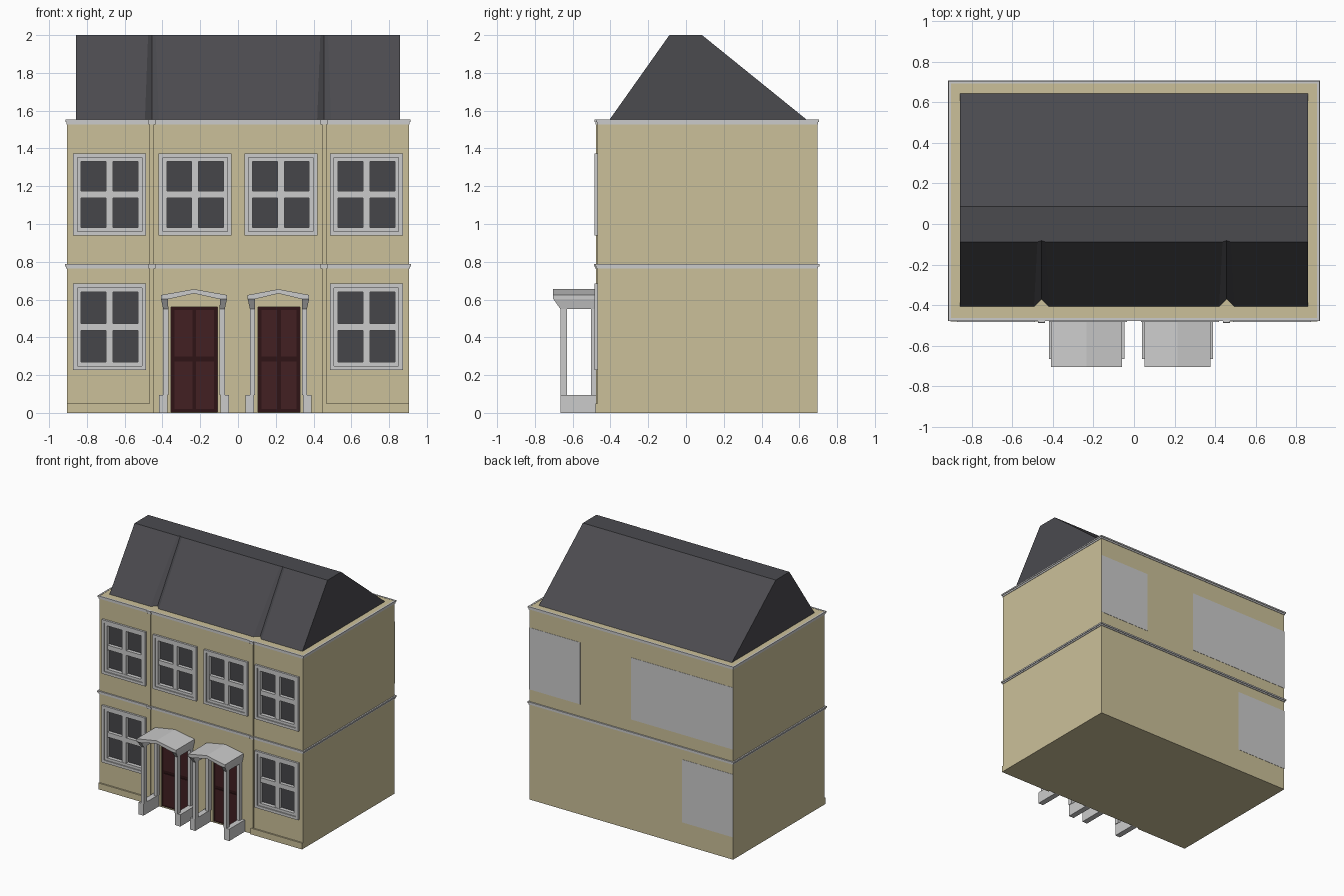
import bpy, bmesh
from mathutils import Vector

if "Cube" in bpy.data.objects:
    bpy.data.objects.remove(bpy.data.objects["Cube"])


def material(name, r, g, b):
    m = bpy.data.materials.new(name)
    m.diffuse_color = (r, g, b, 1)
    m.use_nodes = True
    m.node_tree.nodes["Principled BSDF"].inputs["Base Color"].default_value = m.diffuse_color
    return m


TAN = material("tan_wall", 0.60, 0.53, 0.32)
GREY = material("light_grey_trim", 0.60, 0.60, 0.60)
SLATE = material("dark_slate", 0.070, 0.069, 0.078)
GLASS = material("dark_glass", 0.062, 0.061, 0.068)
DOOR = material("maroon_door", 0.055, 0.014, 0.016)
DOOR_DARK = material("dark_maroon", 0.028, 0.007, 0.008)


def finish(name, bm, mat):
    bmesh.ops.recalc_face_normals(bm, faces=bm.faces[:])
    me = bpy.data.meshes.new(name)
    bm.to_mesh(me)
    bm.free()
    ob = bpy.data.objects.new(name, me)
    bpy.context.collection.objects.link(ob)
    if mat:
        me.materials.append(mat)
    return ob


def add_box(bm, x0, x1, y0, y1, z0, z1):
    res = bmesh.ops.create_cube(bm, size=1)
    for v in res["verts"]:
        v.co = Vector((x1 if v.co.x > 0 else x0, y1 if v.co.y > 0 else y0, z1 if v.co.z > 0 else z0))


def boxes(name, mat, *dims):
    bm = bmesh.new()
    for d in dims:
        add_box(bm, *d)
    return finish(name, bm, mat)


def loft(name, mat, ring_a, ring_b):
    """Solid between two matching closed outlines."""
    bm = bmesh.new()
    a = [bm.verts.new(p) for p in ring_a]
    b = [bm.verts.new(p) for p in ring_b]
    n = len(a)
    for i in range(n):
        bm.faces.new((a[i], a[(i + 1) % n], b[(i + 1) % n], b[i]))
    bm.faces.new(a[::-1])
    bm.faces.new(b)
    return finish(name, bm, mat)


def ring(x0, x1, z0, z1, w, y0, y1):
    """Four bars of a rectangular frame in the front wall."""
    return [(x0, x0 + w, y0, y1, z0, z1), (x1 - w, x1, y0, y1, z0, z1),
            (x0 + w, x1 - w, y0, y1, z0, z0 + w), (x0 + w, x1 - w, y0, y1, z1 - w, z1)]


X, FRONT, BACK = 0.905, -0.468, 0.695
TOP = 1.55
PIPE = 0.456  # joint between the bays

# openings: centre x, bottom z, top z
windows = [(x, 0.939, 1.374) for x in (-0.68, -0.227, 0.227, 0.68)]
windows += [(x, 0.227, 0.684) for x in (-0.68, 0.68)]
# doors: left x, right x, porch centre, porch half width
doors = [(-0.355, -0.108, -0.233, 0.175), (0.106, 0.328, 0.214, 0.163)]

# house walls with recesses cut for windows and doors
walls = boxes("house_walls", TAN, (-X, X, FRONT, BACK, 0, TOP))
cuts = [(x - 0.18, x + 0.18, -0.6, FRONT + 0.03, a + 0.012, b - 0.012) for x, a, b in windows]
cuts += [(a, b, -0.6, FRONT + 0.02, 0.004, 0.56) for a, b, _, _ in doors]
cutter = boxes("opening_cutter", None, *cuts)
cutter.hide_render = True
mod = walls.modifiers.new("openings", "BOOLEAN")
mod.object = cutter
mod.operation = "DIFFERENCE"
mod.solver = "EXACT"
bpy.context.view_layer.objects.active = walls
bpy.ops.object.modifier_apply(modifier=mod.name)
bpy.data.objects.remove(cutter)

# bay strips and plinths on the front
boxes("bay_strips", TAN, *[(s * PIPE - 0.012, s * PIPE + 0.012, FRONT - 0.008, FRONT + 0.005, 0.0, 1.535)
                           for s in (-1, 1)])
boxes("plinths", TAN, (-X, -0.444, FRONT - 0.012, FRONT + 0.005, 0, 0.05),
      (0.444, X, FRONT - 0.012, FRONT + 0.005, 0, 0.05))


# stepped mouldings round the house
def moulding(name, z0, z1, z2, out1, out2):
    dims = []
    for a, b, o in ((z0, z1, out1), (z1, z2, out2)):
        dims.append((-X - o, X + o, FRONT - o, FRONT + 0.004, a, b))
        dims.append((-X - o, X + o, BACK - 0.004, BACK + o, a, b))
        dims.append((-X - o, -X + 0.004, FRONT, BACK, a, b))
        dims.append((X - 0.004, X + o, FRONT, BACK, a, b))
        for s in (-1, 1):
            dims.append((s * PIPE - 0.018, s * PIPE + 0.018, FRONT - o - 0.008, FRONT, a, b))
    boxes(name, GREY, *dims)


moulding("string_course", 0.765, 0.776, 0.788, 0.005, 0.011)
moulding("cornice", 1.528, 1.541, 1.552, 0.004, 0.009)

# roof with two tapering valley grooves in the front slope
RX = 0.857


def roof_outline(y_front, y_back, z, half, depth):
    pts = [(-RX, y_front, z)]
    for s in (-1, 1):
        c = s * PIPE
        pts += [(c - half, y_front, z), (c, y_front + depth, z), (c + half, y_front, z)]
    return pts + [(RX, y_front, z), (RX, y_back, z), (-RX, y_back, z)]


loft("roof", SLATE, roof_outline(-0.41, 0.648, TOP - 0.005, 0.037, 0.037),
     roof_outline(-0.088, 0.085, 2.0, 0.02, 0.006))

# windows: stepped frame, cross bars and glass
for i, (x, a, b) in enumerate(windows):
    x0, x1, zc = x - 0.193, x + 0.193, (a + b) / 2
    glass_y = FRONT + 0.025
    dims = ring(x0, x1, a, b, 0.022, -0.484, FRONT + 0.01)
    dims += ring(x0 + 0.022, x1 - 0.022, a + 0.022, b - 0.022, 0.021, -0.476, glass_y)
    dims.append((x - 0.018, x + 0.018, -0.473, glass_y, a + 0.042, b - 0.042))
    for s in (-1, 1):
        dims.append(tuple(sorted((x + s * 0.018, x + s * 0.151))) + (-0.473, glass_y, zc - 0.019, zc + 0.019))
    boxes(f"window_frame_{i + 1}", GREY, *dims)
    boxes(f"window_glass_{i + 1}", GLASS,
          (x - 0.155, x + 0.155, glass_y - 0.003, glass_y + 0.005, a + 0.038, b - 0.038))

# doors with four panels, and porches in front of them
for i, (a, b, cx, hw) in enumerate(doors):
    y, mid = FRONT + 0.012, (a + b) / 2
    boxes(f"door_{i + 1}", DOOR_DARK, (a, b, y, FRONT + 0.022, 0.004, 0.56))
    boxes(f"door_panels_{i + 1}", DOOR,
          *[(p, q, y - 0.006, y + 0.002, z0, z1)
            for p, q in ((a + 0.018, mid - 0.01), (mid + 0.01, b - 0.018))
            for z0, z1 in ((0.02, 0.272), (0.298, 0.546))])

    # pitched porch canopy
    prof = [(-hw, 0.602), (-hw, 0.624), (0, 0.655), (hw, 0.624), (hw, 0.602),
            (hw - 0.038, 0.602), (0, 0.632), (0.038 - hw, 0.602)]
    loft(f"porch_canopy_{i + 1}", GREY, [(cx + px, -0.705, pz) for px, pz in prof],
         [(cx + px, FRONT, pz) for px, pz in prof])

    # porch sides: posts, low base, flared top beam
    for s, side in ((-1, "left"), (1, "right")):
        def span(p, q):
            return tuple(sorted((cx + s * p, cx + s * q)))
        post = span(hw - 0.039, hw - 0.012)
        boxes(f"porch_posts_{side}_{i + 1}", GREY,
              post + (-0.665, -0.630, 0.095, 0.55), post + (-0.502, FRONT, 0.095, 0.55),
              span(hw - 0.034, hw + 0.011) + (-0.665, FRONT, 0, 0.095))
        low = [(-0.665, 0.55), (FRONT, 0.55)]
        high = [(-0.703, 0.604), (FRONT, 0.604)]
        loft(f"porch_beam_{side}_{i + 1}", GREY,
             [(post[0], *low[0]), (post[1], *low[0]), (post[1], *low[1]), (post[0], *low[1])],
             [(cx + s * (hw - 0.038 if k == (s > 0) else hw), *p) for k, p in
              ((True, high[0]), (False, high[0]), (False, high[1]), (True, high[1]))])

# plain panels on the back wall
boxes("back_wall_panels", GREY, (0.452, X, BACK - 0.002, BACK + 0.002, 0.885, 1.382),
      (-X, 0.0, BACK - 0.002, BACK + 0.002, 0.885, 1.382),
      (-X, -0.452, BACK - 0.002, BACK + 0.002, 0.18, 0.685))
